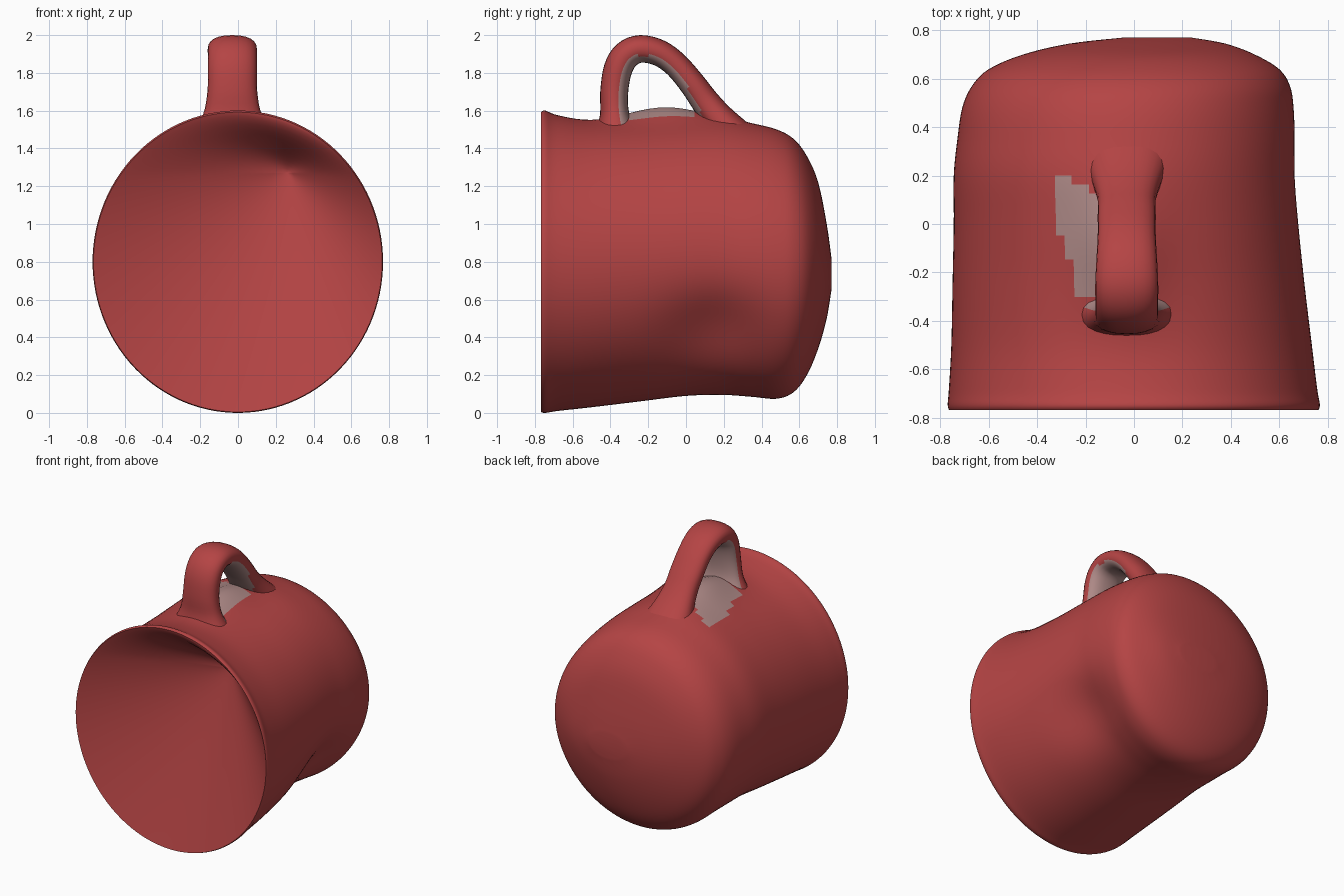
import bpy, bmesh, math
from mathutils import Vector

if "Cube" in bpy.data.objects:
    bpy.data.objects.remove(bpy.data.objects["Cube"])


def material(name, rgb):
    m = bpy.data.materials.new(name)
    m.diffuse_color = (*rgb, 1)
    m.use_nodes = True
    m.node_tree.nodes["Principled BSDF"].inputs["Base Color"].default_value = m.diffuse_color
    return m


red = material("brick red", (0.46, 0.058, 0.058))
grey = material("pinkish grey", (0.42, 0.25, 0.24))


def smooth_rows(rows, n):
    """Catmull-Rom interpolation through rows of numbers."""
    out = []
    for i in range(len(rows) - 1):
        a, b, c, d = (rows[max(0, min(len(rows) - 1, i + k))] for k in (-1, 0, 1, 2))
        for s in range(n):
            t = s / n
            out.append([0.5 * (2 * q + (r - p) * t + (2 * p - 5 * q + 4 * r - u) * t * t
                        + (3 * q - p - 3 * r + u) * t ** 3) for p, q, r, u in zip(a, b, c, d)])
    return out + [list(rows[-1])]


def loft(name, rings, is_grey):
    """Closed skin over rings, second material chosen by a rule on face centre and normal."""
    bm = bmesh.new()
    vs = [[bm.verts.new(p) for p in ring] for ring in rings]
    n = len(vs[0])
    for a, b in zip(vs, vs[1:]):
        for i in range(n):
            bm.faces.new((a[i], a[(i + 1) % n], b[(i + 1) % n], b[i]))
    bm.faces.new(vs[0])
    bm.faces.new(vs[-1])
    bmesh.ops.recalc_face_normals(bm, faces=bm.faces)
    for f in bm.faces:
        f.material_index = int(is_grey(f.calc_center_median(), f.normal))
    me = bpy.data.meshes.new(name)
    bm.to_mesh(me)
    bm.free()
    me.materials.append(red)
    me.materials.append(grey)
    ob = bpy.data.objects.new(name, me)
    bpy.context.collection.objects.link(ob)
    bpy.context.view_layer.objects.active = ob
    ob.select_set(True)
    bpy.ops.object.shade_smooth_by_angle(angle=math.radians(40))
    ob.select_set(False)
    return ob


# Mug body lying on its side: y, left, right, bottom, top of each section
sections = [
    (-.768, -.765, .763, .005, 1.592), (-.745, -.77, .768, .0, 1.6),
    (-.68, -.765, .757, .01, 1.575), (-.5, -.755, .735, .03, 1.54),
    (-.25, -.75, .705, .06, 1.535), (0, -.745, .68, .09, 1.545), (.2, -.745, .665, .095, 1.55),
    (.35, -.73, .665, .085, 1.53), (.48, -.71, .66, .075, 1.50), (.57, -.67, .645, .11, 1.45),
    (.64, -.6, .6, .2, 1.36), (.70, -.46, .5, .34, 1.22), (.745, -.27, .38, .5, 1.0),
    (.77, -.05, .24, .65, .82)]
N = 120


def gauss(p, c, s):
    return math.exp(-sum(((a - b) / w) ** 2 for a, b, w in zip(p, c, s)))


def section_ring(y, xl, xr, zb, zt):
    ring = []
    for i in range(N):
        a = math.tau * i / N
        p = Vector(((xl + xr) / 2 + (xr - xl) / 2 * math.cos(a), y,
                    (zb + zt) / 2 + (zt - zb) / 2 * math.sin(a)))
        # side dent, and raised saddle under the handle
        dent = 0.06 * gauss(p, (.58, .15, .42), (.3, .26, .22))
        p += Vector((-.8, 0, .6)) * dent
        p.z += 0.08 * gauss(p, (-.05, -.13, 1.55), (.16, .27, .3))
        ring.append(p)
    return ring


outer = [section_ring(*s) for s in smooth_rows(sections, 5)]

# Shallow uneven hollow of the mouth, deepest towards the upper right
focus = Vector((.26, -.768, 1.27))
D = .31


def hollow(p, t):
    q = p + Vector((0, 0, 0)) - focus
    up = max(0, q.normalized().z)                    # 1 towards the top rim
    s = 1 - t
    plain = 1 - t ** 1.15
    steep = s * s * (3 - 2 * s)                      # gentle near the rim, steep inside
    return focus + q * t + Vector((0, D * (plain * (1 - up) + steep * up), 0))


inner = [[hollow(p, t) for p in outer[0]]
         for t in (0.02, .08, .16, .24, .32, .4, .5, .6, .7, .8, .88, .94, .97)]


def body_grey(c, n):
    left = -.32 + .35 * max(0, -.02 - c.y)
    return c.z > 1.4 and c.y > -.32 and c.y < .06 - .45 * c.x and left < c.x < .09 and c.y < .19


loft("mug_body", inner + outer, body_grey)

# Handle: y, z, half thickness, half width along the loop
path = [
    (-.37, 1.46, .12, .22), (-.378, 1.58, .078, .155), (-.38, 1.7, .074, .132),
    (-.36, 1.82, .076, .13), (-.315, 1.895, .076, .13), (-.24, 1.927, .073, .13),
    (-.14, 1.905, .07, .125), (-.05, 1.84, .068, .12), (.035, 1.74, .07, .12),
    (.1, 1.65, .075, .12), (.17, 1.56, .085, .14), (.26, 1.45, .11, .18)]
pts = smooth_rows(path, 4)
rings = []
for i, (y, z, th, w) in enumerate(pts):
    a, b = pts[max(i - 1, 0)], pts[min(i + 1, len(pts) - 1)]
    tan = Vector((0, b[0] - a[0], b[1] - a[1])).normalized()
    nor = Vector((0, -tan.z, tan.y))
    ring = []
    for k in range(24):
        c, s = math.cos(math.tau * k / 24), math.sin(math.tau * k / 24)
        cx = math.copysign(abs(c) ** .85, c) * w
        cn = math.copysign(abs(s) ** .85, s) * th
        ring.append(Vector((-.03 + cx, y, z)) + nor * cn)
    rings.append(ring)


def handle_grey(c, n):
    # faces turned towards the middle of the finger hole
    return n.dot((Vector((c.x, -.15, 1.7)) - c).normalized()) > .45 and c.z < 1.89


loft("handle", rings, handle_grey)
